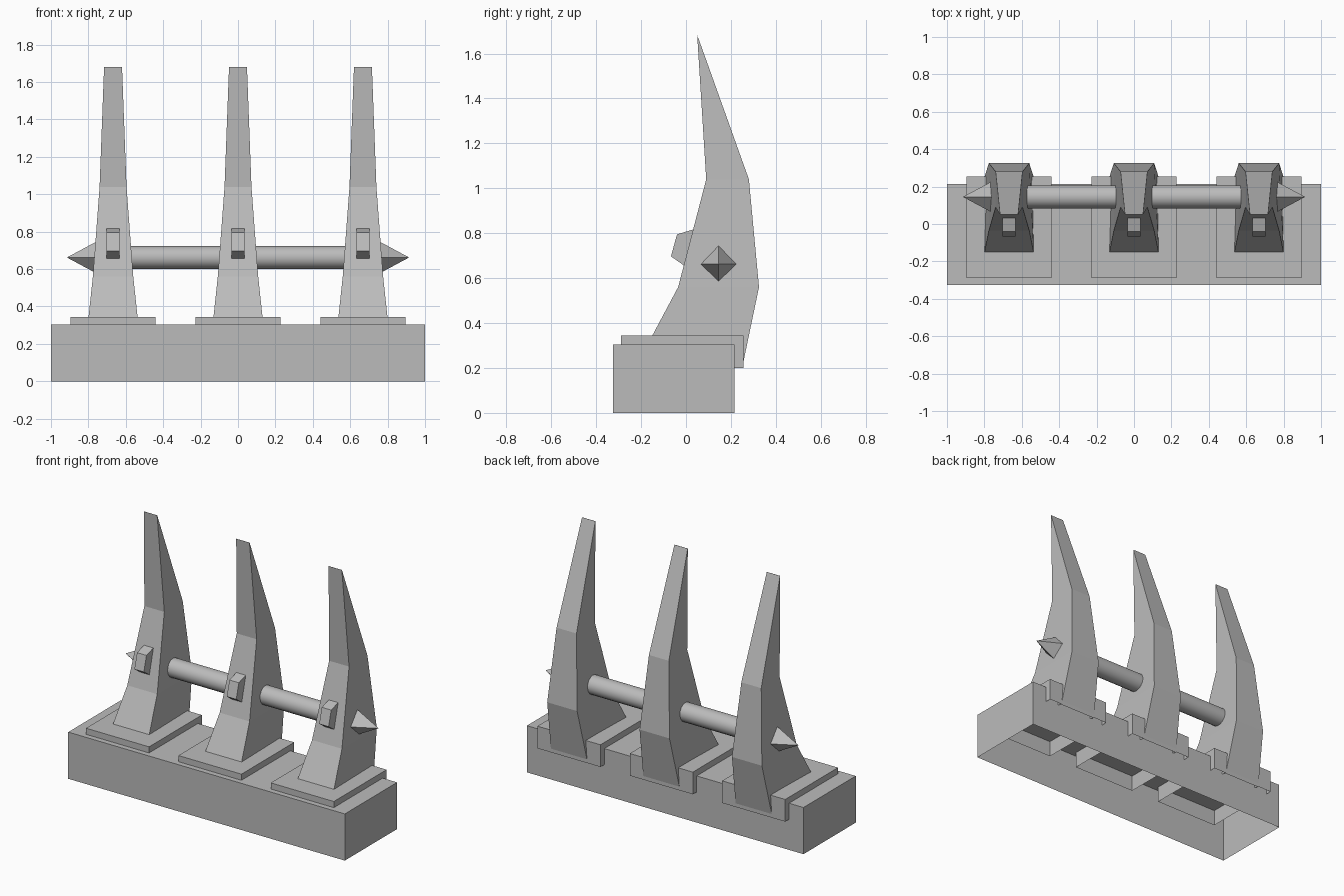
import bpy
import bmesh
import math
from mathutils import Matrix

cube = bpy.data.objects.get("Cube")
if cube:
    bpy.data.objects.remove(cube, do_unlink=True)

grey = bpy.data.materials.new("stone_grey")
grey.use_nodes = True
grey.diffuse_color = (0.5, 0.5, 0.5, 1)
grey.node_tree.nodes["Principled BSDF"].inputs["Base Color"].default_value = (0.5, 0.5, 0.5, 1)

ROD_Y, ROD_Z = 0.145, 0.662


def finish(name, bm):
    mesh = bpy.data.meshes.new(name)
    bm.to_mesh(mesh)
    bm.free()
    mesh.materials.append(grey)
    obj = bpy.data.objects.new(name, mesh)
    bpy.context.collection.objects.link(obj)
    return obj


def open_box(name, x0, x1, y0, y1, z0, z1):
    """Box without a bottom face."""
    bm = bmesh.new()
    bmesh.ops.create_cube(bm, size=1)
    for v in bm.verts:
        v.co.x = x1 if v.co.x > 0 else x0
        v.co.y = y1 if v.co.y > 0 else y0
        v.co.z = z1 if v.co.z > 0 else z0
    bottom = [f for f in bm.faces if f.calc_center_median().z < z0 + 0.001]
    bmesh.ops.delete(bm, geom=bottom, context='FACES_ONLY')
    return finish(name, bm)


def tooth(name, cx):
    """Curved tapering tooth: half width, front (y, z), back (y, z) per ring."""
    rings = [
        (0.132, (-0.155, 0.335), (0.25, 0.2)),
        (0.108, (-0.035, 0.56), (0.325, 0.56)),
        (0.072, (0.09, 1.04), (0.28, 1.04)),
        (0.048, (0.05, 1.68), (0.051, 1.68)),
    ]
    bm = bmesh.new()
    loops = []
    for w, f, b in rings:
        loops.append([bm.verts.new(p) for p in (
            (cx - w, *f), (cx + w, *f), (cx + w, *b), (cx - w, *b))])
    for low, high in zip(loops, loops[1:]):
        for i in range(4):
            j = (i + 1) % 4
            bm.faces.new((low[i], low[j], high[j], high[i]))
    bm.faces.new(loops[-1])
    return finish(name, bm)


def peg(name, cx):
    """Small faceted peg on the front of a tooth."""
    profile = [(0.06, 0.825), (-0.04, 0.795), (-0.067, 0.697), (0, 0.65), (0.06, 0.65)]
    bm = bmesh.new()
    face = bm.faces.new([bm.verts.new((cx - 0.034, y, z)) for y, z in profile])
    ext = bmesh.ops.extrude_face_region(bm, geom=[face], use_keep_orig=True)
    new = [v for v in ext["geom"] if isinstance(v, bmesh.types.BMVert)]
    bmesh.ops.translate(bm, verts=new, vec=(0.068, 0, 0))
    bmesh.ops.recalc_face_normals(bm, faces=bm.faces[:])
    return finish(name, bm)


def cone_x(name, x0, x1, r0, r1, sides):
    """Cone or cylinder lying along x on the rod axis."""
    bm = bmesh.new()
    bmesh.ops.create_cone(bm, cap_ends=True, segments=sides, radius1=r0, radius2=r1,
                          depth=abs(x1 - x0))
    turn = math.pi / 2 if x1 > x0 else -math.pi / 2
    bm.transform(Matrix.Translation(((x0 + x1) / 2, ROD_Y, ROD_Z)) @ Matrix.Rotation(turn, 4, 'Y'))
    bmesh.ops.remove_doubles(bm, verts=bm.verts[:], dist=0.0001)
    return finish(name, bm)


# Plinth
open_box("base", -1, 1, -0.325, 0.215, 0, 0.305)

# Teeth with their plates and pegs
for side, cx in (("right", -0.668), ("middle", 0), ("left", 0.668)):
    open_box(side + "_plate", cx - 0.228, cx + 0.228, -0.29, 0.255, 0.2, 0.345)
    tooth(side + "_tooth", cx)
    peg(side + "_peg", cx)

# Cross bar between the teeth
rod = cone_x("cross_bar", -0.668, 0.668, 0.061, 0.061, 16)
bpy.context.view_layer.objects.active = rod
rod.select_set(True)
bpy.ops.object.shade_smooth_by_angle(angle=math.radians(40))
rod.select_set(False)

# Pointed ends
for side, s in (("right", -1), ("left", 1)):
    cone_x(side + "_spike", s * 0.762, s * 0.915, 0.082, 0, 4)
